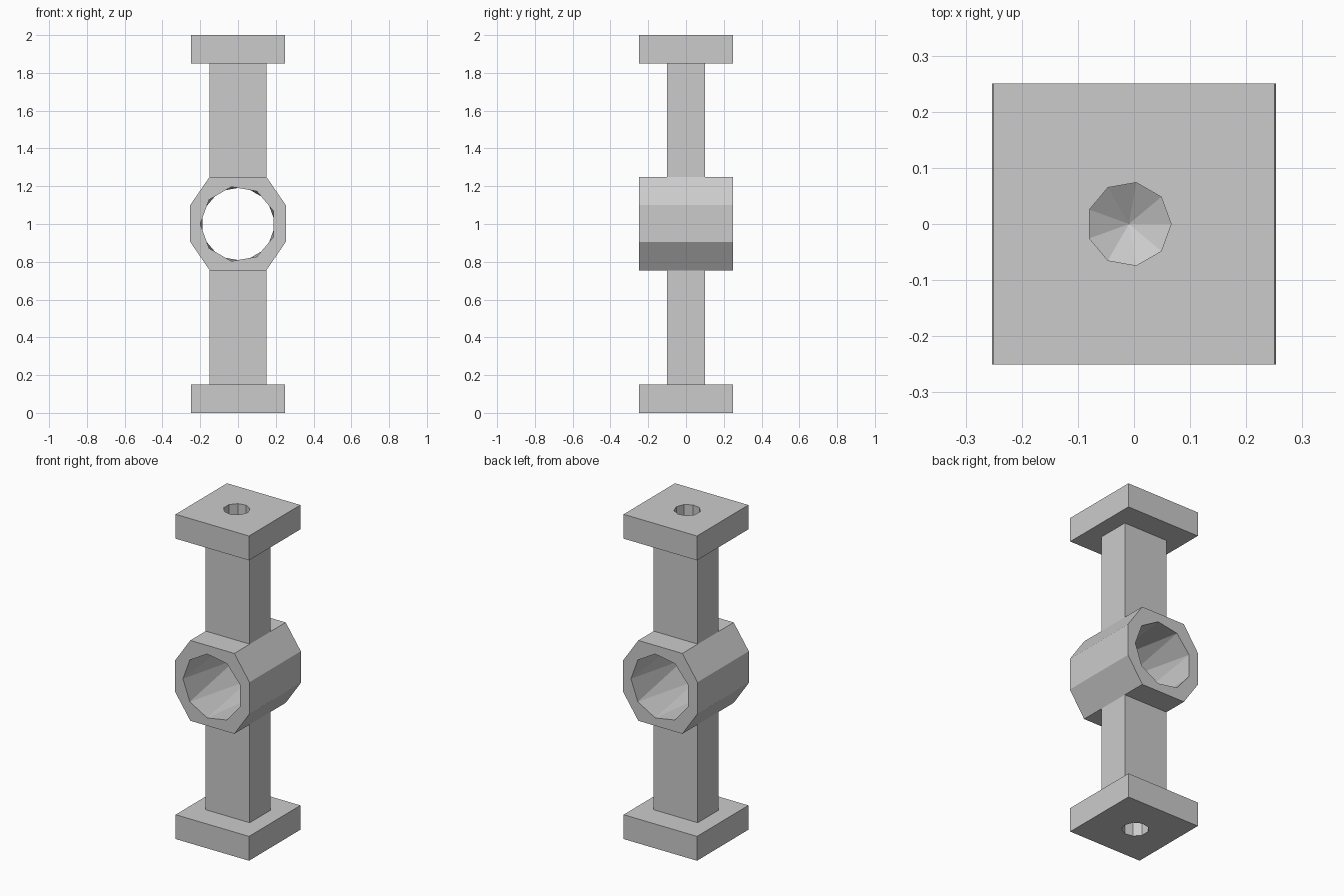
import bpy, bmesh, math

default = bpy.data.objects.get("Cube")
if default:
    bpy.data.objects.remove(default, do_unlink=True)

grey = bpy.data.materials.new("plain_grey")
grey.use_nodes = True
grey.diffuse_color = (0.6, 0.6, 0.6, 1)
grey.node_tree.nodes["Principled BSDF"].inputs["Base Color"].default_value = (0.6, 0.6, 0.6, 1)


def make_object(name, bm):
    bmesh.ops.recalc_face_normals(bm, faces=bm.faces)
    mesh = bpy.data.meshes.new(name)
    bm.to_mesh(mesh)
    bm.free()
    mesh.materials.append(grey)
    obj = bpy.data.objects.new(name, mesh)
    bpy.context.collection.objects.link(obj)
    return obj


def block(name, width, depth, bottom, top):
    bm = bmesh.new()
    bmesh.ops.create_cube(bm, size=1)
    for v in bm.verts:
        v.co.x *= width
        v.co.y *= depth
        v.co.z = top if v.co.z > 0 else bottom
    return make_object(name, bm)


def cut(target, cutter):
    cutter.hide_render = True
    mod = target.modifiers.new("hole", 'BOOLEAN')
    mod.operation = 'DIFFERENCE'
    mod.solver = 'EXACT'
    mod.object = cutter
    bpy.context.view_layer.objects.active = target
    bpy.ops.object.modifier_apply(modifier=mod.name)
    bpy.data.objects.remove(cutter, do_unlink=True)


SIDES = 9


def ring(bm, radius, phase, place):
    angles = [phase + math.tau * i / SIDES for i in range(SIDES)]
    return [bm.verts.new(place(radius * math.cos(a), radius * math.sin(a))) for a in angles]


def socket_cutter(outer, inner, tip):
    # Nine-sided drill with a conical point
    bm = bmesh.new()
    a = ring(bm, 0.075, 0, lambda u, v: (u - 0.009, v, outer))
    b = ring(bm, 0.075, 0, lambda u, v: (u - 0.009, v, inner))
    point = bm.verts.new((-0.009, 0, tip))
    bm.faces.new(a)
    for i in range(SIDES):
        j = (i + 1) % SIDES
        bm.faces.new((a[i], a[j], b[j], b[i]))
        bm.faces.new((b[i], b[j], point))
    return make_object("socket_cutter", bm)


def bore_cutter():
    # Half-step twist between the two ends gives triangular facets
    bm = bmesh.new()
    reach = 0.25 + 0.001
    a = ring(bm, 0.2, math.pi, lambda u, v: (u, -reach, 1 + v))
    b = ring(bm, 0.2, math.pi + math.pi / SIDES, lambda u, v: (u, reach, 1 + v))
    bm.faces.new(a)
    bm.faces.new(b)
    for i in range(SIDES):
        j = (i + 1) % SIDES
        bm.faces.new((a[i], a[j], b[i]))
        bm.faces.new((a[j], b[j], b[i]))
    return make_object("bore_cutter", bm)


# End plates with drilled sockets
lower_plate = block("lower_plate", 0.5, 0.5, 0, 0.15)
cut(lower_plate, socket_cutter(-0.01, 0.1, 0.145))
upper_plate = block("upper_plate", 0.5, 0.5, 1.85, 2)
cut(upper_plate, socket_cutter(2.01, 1.9, 1.855))

# Shafts
block("lower_shaft", 0.3, 0.2, 0.15, 0.755)
block("upper_shaft", 0.3, 0.2, 1.25, 1.85)

# Octagonal hub with a through bore
bm = bmesh.new()
half = [(0.15, 1.25), (0.253, 1.1), (0.253, 0.905), (0.15, 0.755)]
outline = half + [(-x, z) for x, z in reversed(half)]
face = bm.faces.new([bm.verts.new((x, -0.25, z)) for x, z in outline])
extruded = bmesh.ops.extrude_face_region(bm, geom=[face], use_keep_orig=True)
moved = [g for g in extruded["geom"] if isinstance(g, bmesh.types.BMVert)]
bmesh.ops.translate(bm, vec=(0, 0.5, 0), verts=moved)
hub = make_object("hub", bm)
cut(hub, bore_cutter())
